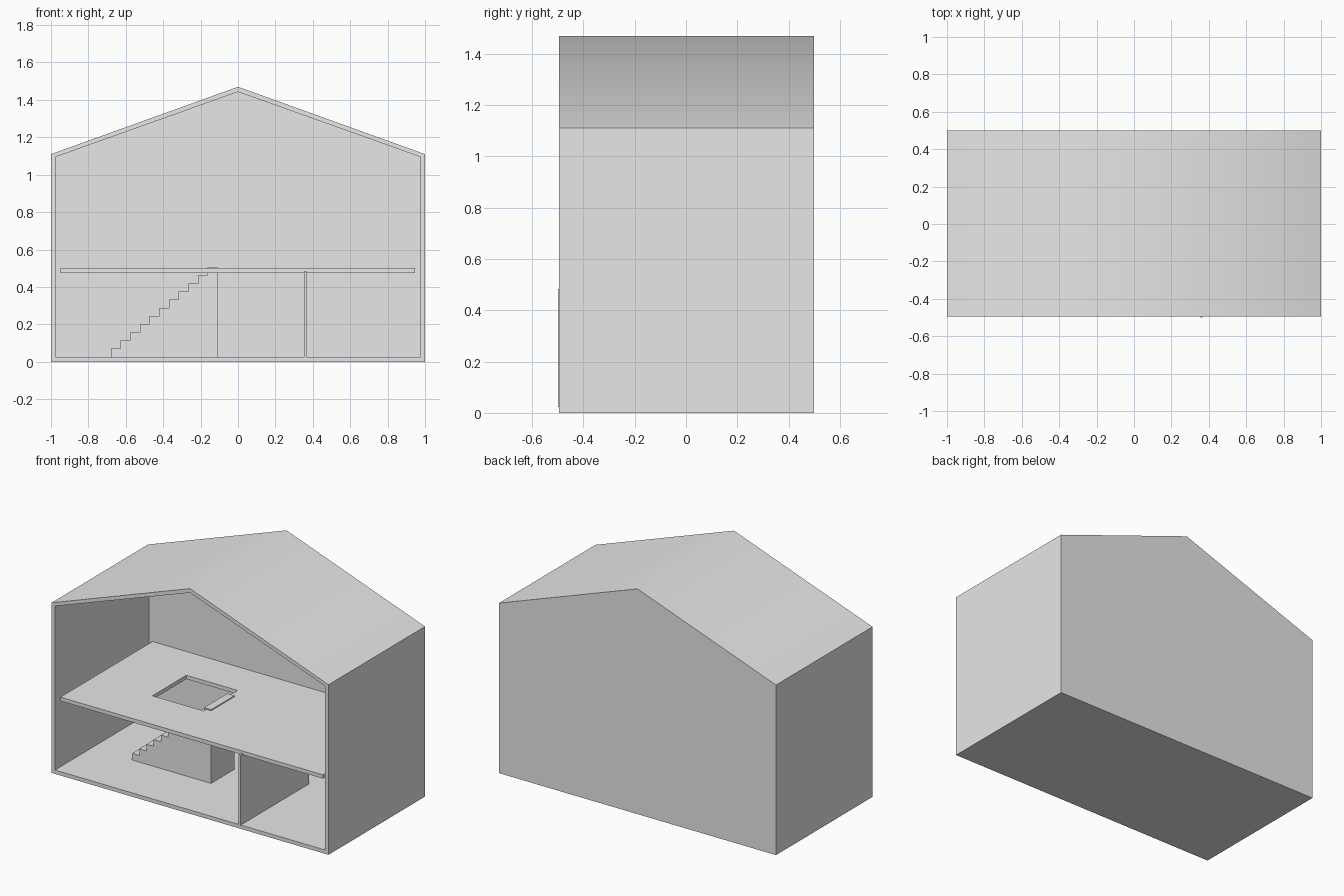
import bpy, bmesh, math

cube = bpy.data.objects.get("Cube")
if cube:
    bpy.data.objects.remove(cube, do_unlink=True)

grey = bpy.data.materials.new("light grey")
grey.use_nodes = True
grey.diffuse_color = (0.8, 0.8, 0.8, 1)
grey.node_tree.nodes["Principled BSDF"].inputs["Base Color"].default_value = (0.8, 0.8, 0.8, 1)


def skin(name, rings, closed=False):
    """Bridge a series of matching rings; cap both ends or join them into a loop."""
    bm = bmesh.new()
    loops = [[bm.verts.new(p) for p in ring] for ring in rings]
    pairs = list(zip(loops, loops[1:]))
    if closed:
        pairs.append((loops[-1], loops[0]))
    else:
        bm.faces.new(loops[0])
        bm.faces.new(loops[-1])
    for a, b in pairs:
        for i in range(len(a)):
            j = (i + 1) % len(a)
            bm.faces.new((a[i], a[j], b[j], b[i]))
    bmesh.ops.recalc_face_normals(bm, faces=bm.faces)
    mesh = bpy.data.meshes.new(name)
    bm.to_mesh(mesh)
    bm.free()
    mesh.materials.append(grey)
    obj = bpy.data.objects.new(name, mesh)
    bpy.context.collection.objects.link(obj)
    return obj


def upright(profile, y):
    return [(x, y, z) for x, z in profile]


def rect(x0, x1, y0, y1, z):
    return [(x0, y0, z), (x1, y0, z), (x1, y1, z), (x0, y1, z)]


def gable(half, base, eave, ridge):
    return [(-half, base), (half, base), (half, eave), (0, ridge), (-half, eave)]


# House shell, open at the front
outer = gable(1, 0, 1.11, 1.47)
inner = gable(0.975, 0.025, 1.095, 1.443)
front, back, wall = -0.495, 0.5, 0.025
shell = skin("house_shell", [upright(outer, back), upright(outer, front),
                             upright(inner, front), upright(inner, back - wall)])
bpy.ops.object.select_all(action="DESELECT")
shell.select_set(True)
bpy.context.view_layer.objects.active = shell
bpy.ops.object.shade_smooth_by_angle(angle=math.radians(50))

# Upper floor with the stairwell opening
slab = (-0.95, 0.945, -0.475, 0.475)
well = (-0.515, -0.145, -0.147, 0.203)
bottom, top = 0.475, 0.5
skin("upper_floor", [rect(*slab, bottom), rect(*slab, top),
                     rect(*well, top), rect(*well, bottom)], closed=True)

# Solid staircase
steps, x0, z0, run, rise = 11, -0.68, 0.026, 0.0518, 0.0437
profile = [(x0, z0)]
for i in range(steps):
    z = z0 + (i + 1) * rise
    profile += [(x0 + i * run, z), (x0 + (i + 1) * run, z)]
profile.append((x0 + steps * run, z0))
skin("staircase", [upright(profile, -0.12), upright(profile, 0.12)])

# Ground floor partition
part = (0.355, 0.367, -0.5, 0.21)
skin("partition_wall", [rect(*part, 0.022), rect(*part, 0.484)])
